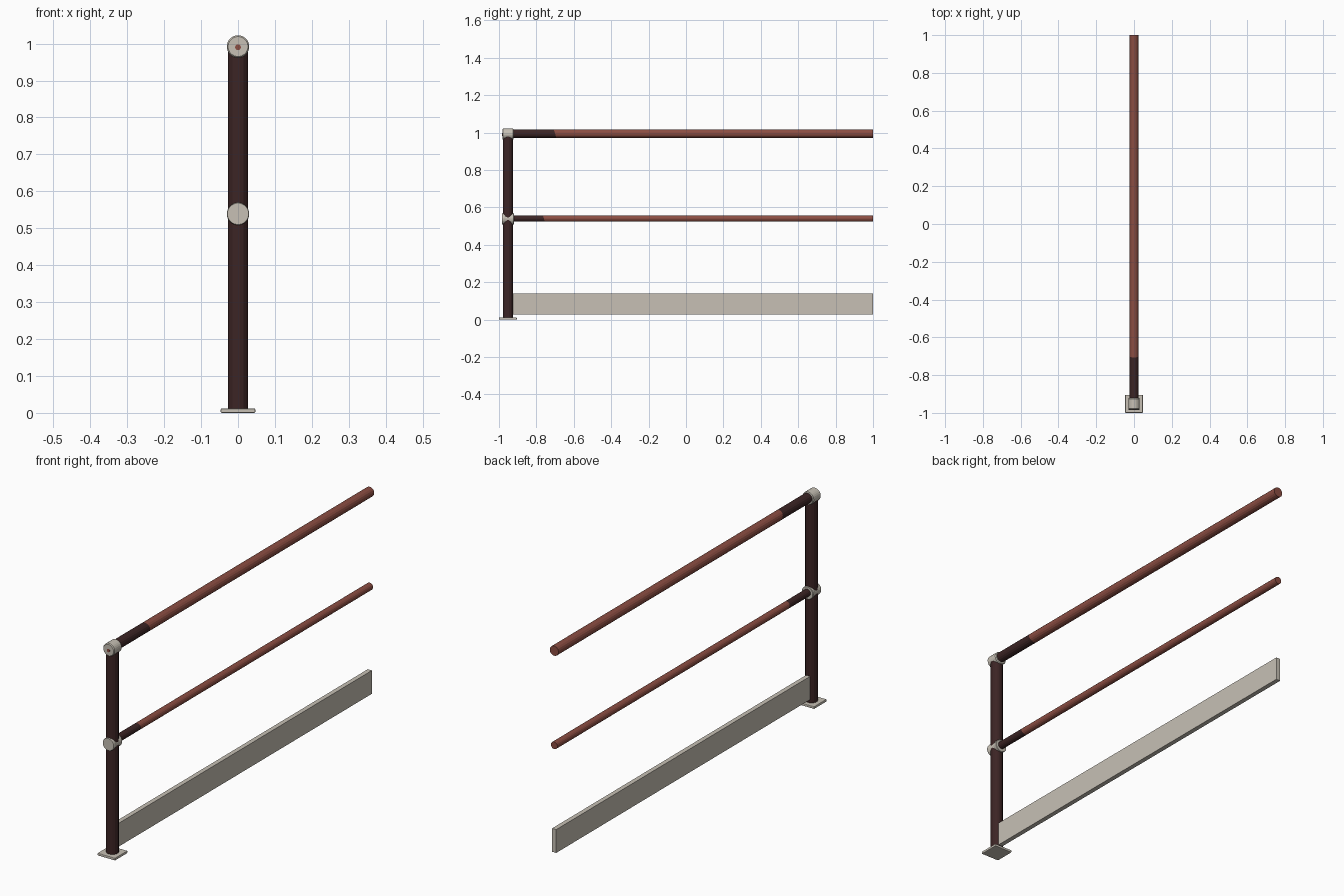
import bpy, bmesh, math
from mathutils import Vector

cube = bpy.data.objects.get("Cube")
if cube:
    bpy.data.objects.remove(cube, do_unlink=True)


def material(name, rgb):
    m = bpy.data.materials.new(name)
    m.use_nodes = True
    m.diffuse_color = (*rgb, 1)
    m.node_tree.nodes["Principled BSDF"].inputs["Base Color"].default_value = (*rgb, 1)
    return m


GREY = material("warm_grey", (0.57, 0.53, 0.46))
DARK = material("dark_brown", (0.045, 0.018, 0.018))
RED = material("brick_red", (0.26, 0.075, 0.055))

POST_Y = -0.952
SIDES = 16


def finish(name, bm, mats):
    bmesh.ops.recalc_face_normals(bm, faces=bm.faces)
    mesh = bpy.data.meshes.new(name)
    bm.to_mesh(mesh)
    bm.free()
    for m in mats:
        mesh.materials.append(m)
    obj = bpy.data.objects.new(name, mesh)
    bpy.context.collection.objects.link(obj)
    return obj


def box(name, size, centre, mat, bevel=0):
    bm = bmesh.new()
    bmesh.ops.create_cube(bm, size=1)
    for v in bm.verts:
        v.co = Vector(a * b for a, b in zip(v.co, size)) + Vector(centre)
    obj = finish(name, bm, [mat])
    if bevel:
        mod = obj.modifiers.new("Bevel", "BEVEL")
        mod.width = bevel
        mod.segments = 2
    return obj


def lathe(name, profile, place, mats, sides=SIDES, colours=None):
    """Rings of (distance, radius), placed by place(distance, u, v), with end caps."""
    bm = bmesh.new()
    rings = []
    for d, r in profile:
        ring = []
        for i in range(sides):
            a = math.tau * (i + 0.5) / sides
            ring.append(bm.verts.new(place(d, r * math.cos(a), r * math.sin(a))))
        rings.append(ring)
    for k in range(len(rings) - 1):
        for i in range(sides):
            j = (i + 1) % sides
            f = bm.faces.new((rings[k][i], rings[k][j], rings[k + 1][j], rings[k + 1][i]))
            f.material_index = colours[k] if colours else 0
    bm.faces.new(rings[0])
    cap = bm.faces.new(rings[-1])
    cap.material_index = colours[-1] if colours else 0
    return finish(name, bm, mats)


def rail(name, z, radius, joint):
    # The painted sleeve ends on a slightly slanted cut
    def place(d, u, v):
        slant = -0.3 * v if d == joint else 0
        return (u, d + slant, z + v)
    return lathe(name, [(POST_Y, radius), (joint, radius), (1, radius)],
                 place, [DARK, RED], colours=[0, 1])


# Post and its foot
box("base_plate", (0.094, 0.095, 0.012), (0, POST_Y, 0.006), GREY, 0.003)
lathe("post", [(0.01, 0.0275), (0.985, 0.0275)],
      lambda d, u, v: (u, POST_Y + v, d), [DARK])

# Handrails
rail("top_rail", 0.995, 0.0235, -0.70)
rail("middle_rail", 0.541, 0.0175, -0.76)

# Toe board
box("toe_board", (0.022, 1.925, 0.112), (0, 0.0375, 0.084), GREY)

# Pipe fittings
lathe("top_fitting",
      [(-0.982, 0.027), (-0.978, 0.0305), (-0.926, 0.0305), (-0.922, 0.027)],
      lambda d, u, v: (u, d, 0.992 + v), [GREY], sides=24)
lathe("middle_fitting",
      [(-0.984, 0.029), (-0.981, 0.0305), (-0.974, 0.0305), (-0.964, 0.0282),
       (-0.94, 0.0282), (-0.93, 0.0305), (-0.922, 0.0305), (-0.92, 0.029)],
      lambda d, u, v: (u, d, 0.539 + v), [GREY], sides=24)

# Plug in the front of the top fitting
lathe("fitting_plug", [(-0.984, 0.008), (-0.98, 0.008)],
      lambda d, u, v: (u, d, 0.99 + v), [RED], sides=12)
